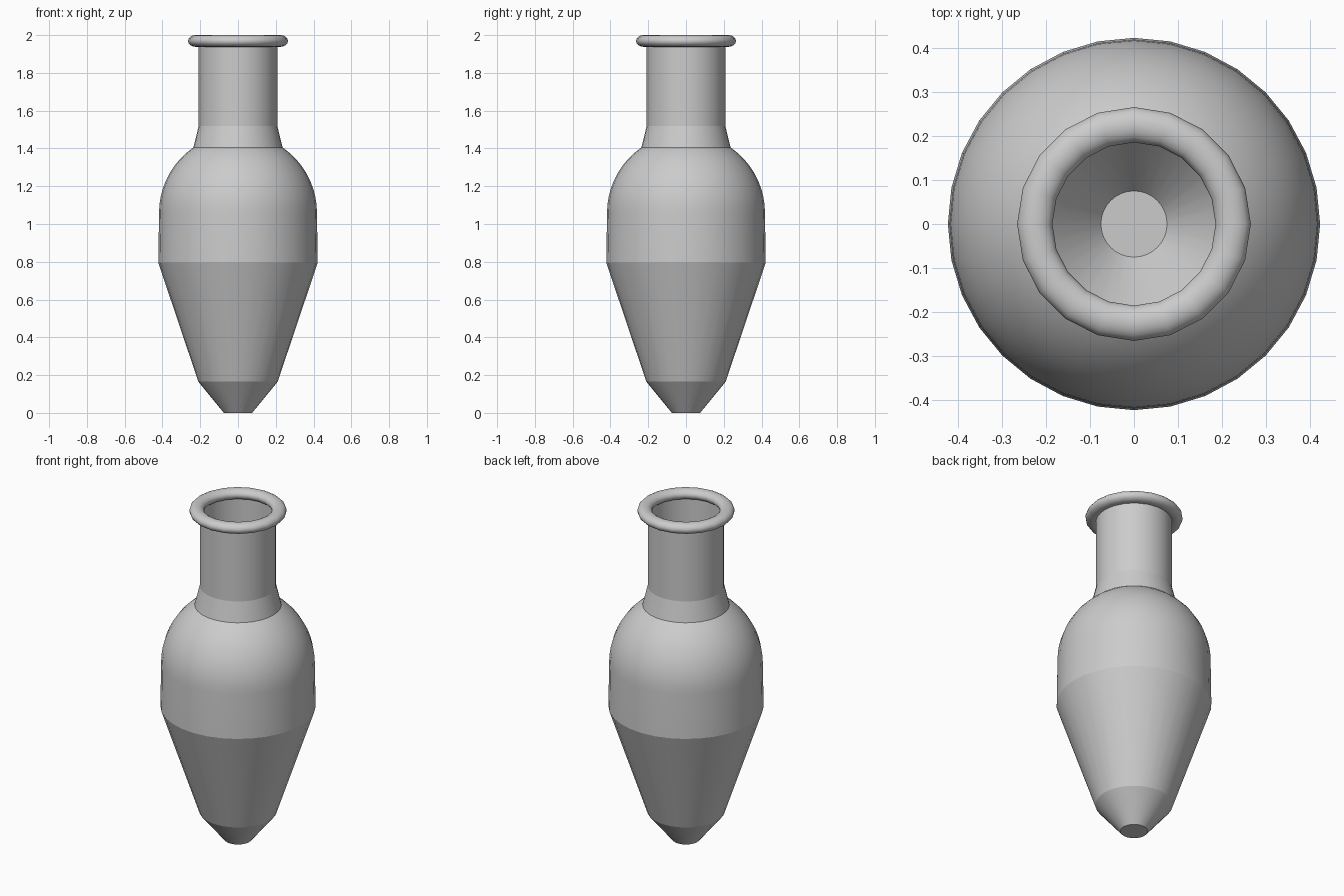
import bpy, bmesh, math

cube = bpy.data.objects.get("Cube")
if cube:
    bpy.data.objects.remove(cube, do_unlink=True)

grey = bpy.data.materials.new("plain_grey")
grey.use_nodes = True
grey.diffuse_color = (0.6, 0.6, 0.6, 1)
grey.node_tree.nodes["Principled BSDF"].inputs["Base Color"].default_value = (0.6, 0.6, 0.6, 1)


def finish(obj, name, angle):
    obj.name = name
    obj.data.materials.clear()
    obj.data.materials.append(grey)
    bpy.ops.object.select_all(action='DESELECT')
    obj.select_set(True)
    bpy.context.view_layer.objects.active = obj
    bpy.ops.object.shade_smooth_by_angle(angle=math.radians(angle))


def lathe(name, profile, sides=32, cap=False, angle=14):
    """Revolve (radius, height) points, listed bottom to top, about z."""
    bm = bmesh.new()
    rings = [[bm.verts.new((r * math.cos(t), r * math.sin(t), z))
              for t in (math.tau * i / sides for i in range(sides))]
             for r, z in profile]
    for low, high in zip(rings, rings[1:]):
        for i in range(sides):
            j = (i + 1) % sides
            bm.faces.new((low[i], low[j], high[j], high[i]))
    if cap:
        bm.faces.new(rings[0][::-1])
    mesh = bpy.data.meshes.new(name)
    bm.to_mesh(mesh)
    bm.free()
    obj = bpy.data.objects.new(name, mesh)
    bpy.context.collection.objects.link(obj)
    finish(obj, name, angle)


# Hollow pointed base, closed by a small flat foot
lathe("tapered_base", [(0.075, 0), (0.21, 0.165), (0.422, 0.795)], cap=True)

# Straight belly running into a rounded shoulder, open under the neck
R, CENTRE = 0.418, 1.06
arc = [math.radians(a) for a in range(6, 61, 6)]
shoulder = [(R * math.cos(a), CENTRE + R * math.sin(a)) for a in arc]
lathe("belly_and_shoulder", [(0.422, 0.795), (R, CENTRE)] + shoulder)

# Open neck with a flared foot
lathe("neck", [(0.236, 1.405), (0.208, 1.52), (0.208, 1.97)], angle=13)

# Rounded rim, slightly flattened
bpy.ops.mesh.primitive_torus_add(major_segments=20, minor_segments=16,
                                 major_radius=0.225, minor_radius=0.04,
                                 location=(0, 0, 1.969))
rim = bpy.context.object
rim.scale.z = 0.78
finish(rim, "rim", 60)
